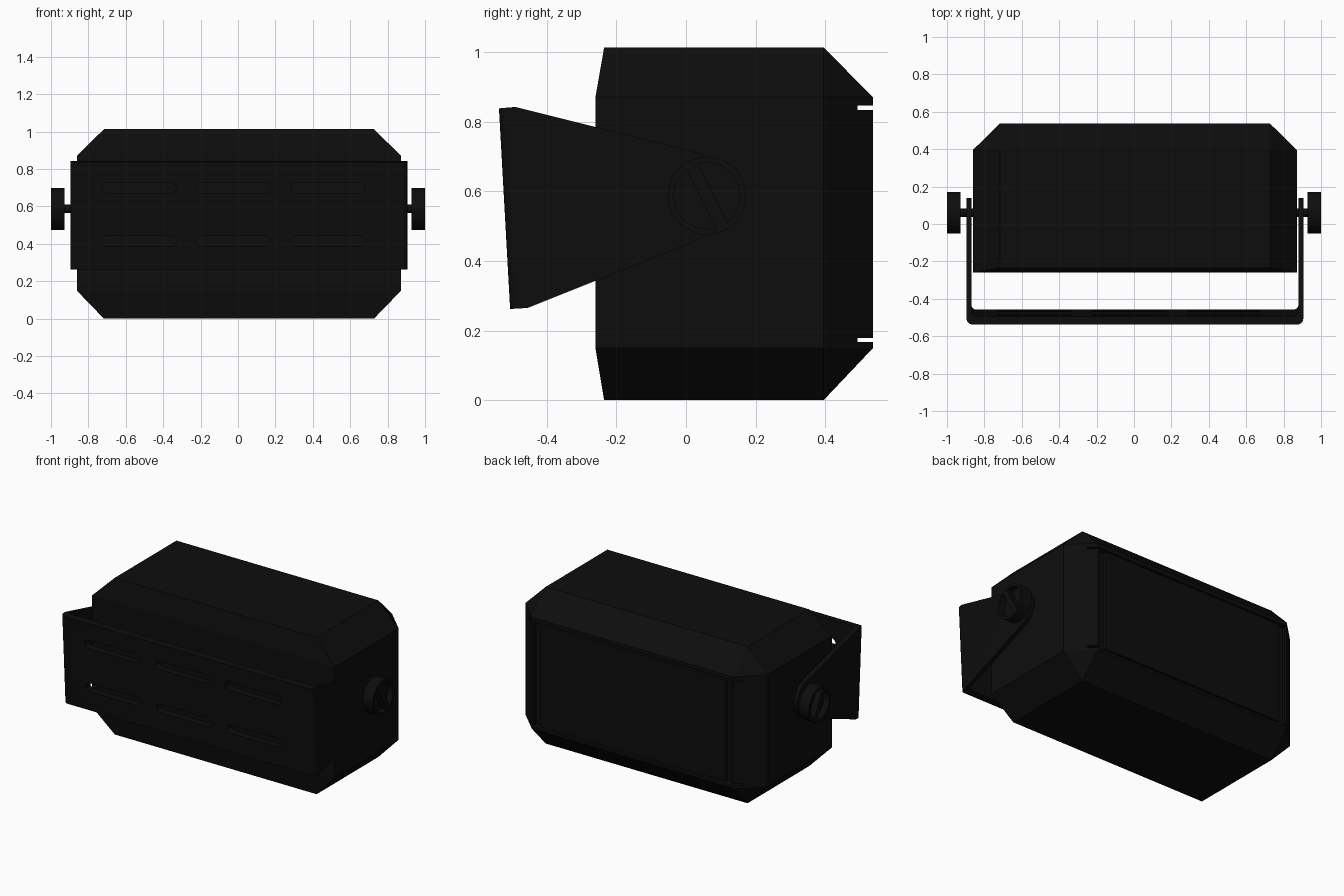
import bpy, bmesh, math
from mathutils import Matrix, Vector

if "Cube" in bpy.data.objects:
    bpy.data.objects.remove(bpy.data.objects["Cube"], do_unlink=True)

black = bpy.data.materials.new("matte black")
black.use_nodes = True
colour = (0.004, 0.004, 0.004, 1)
black.diffuse_color = colour
black.node_tree.nodes["Principled BSDF"].inputs["Base Color"].default_value = colour

CX = 0.005            # middle of the cabinet and bracket
PIVOT = (0.06, 0.587)  # y, z of the knob axis


def finish(name, bm):
    bmesh.ops.recalc_face_normals(bm, faces=bm.faces)
    mesh = bpy.data.meshes.new(name)
    bm.to_mesh(mesh)
    bm.free()
    mesh.materials.append(black)
    ob = bpy.data.objects.new(name, mesh)
    bpy.context.collection.objects.link(ob)
    return ob


def hull(points):
    bm = bmesh.new()
    for p in points:
        bm.verts.new(p)
    out = bmesh.ops.convex_hull(bm, input=bm.verts)
    loose = [v for v in bm.verts if not v.link_faces]
    bmesh.ops.delete(bm, geom=loose, context='VERTS')
    bmesh.ops.dissolve_limit(bm, angle_limit=0.01, verts=bm.verts, edges=bm.edges)
    return bm


def box(x0, x1, y0, y1, z0, z1):
    return hull([(x, y, z) for x in (x0, x1) for y in (y0, y1) for z in (z0, z1)])


def cut(target, bm):
    cutter = finish(target.name + "_cutter", bm)
    cutter.hide_render = True
    cutter.hide_set(True)
    mod = target.modifiers.new("cut", 'BOOLEAN')
    mod.operation = 'DIFFERENCE'
    mod.solver = 'EXACT'
    mod.object = cutter
    bpy.context.view_layer.objects.active = target
    bpy.ops.object.modifier_apply(modifier=mod.name)
    bpy.data.objects.remove(cutter, do_unlink=True)


def smooth(ob):
    bpy.ops.object.select_all(action='DESELECT')
    ob.select_set(True)
    bpy.context.view_layer.objects.active = ob
    bpy.ops.object.shade_smooth_by_angle(angle=math.radians(30))


def across(profile, half):
    """Solid from a convex y-z profile, spanning the width."""
    return hull([(CX + s * half, y, z) for y, z in profile for s in (-1, 1)])


def round_front_edges(bm, radius):
    edges = [e for e in bm.edges
             if all(v.co.y < -0.43 for v in e.verts)
             and abs(e.verts[0].co.x - e.verts[1].co.x) < 0.01
             and abs(e.verts[0].co.z - e.verts[1].co.z) > 0.3]
    bmesh.ops.bevel(bm, geom=edges, offset=radius, segments=5, profile=0.5,
                    affect='EDGES')


# Cabinet with chamfered edges all round the back
points = []
for s in (-1, 1):
    wide, narrow = CX + s * 0.867, CX + s * 0.722
    for z in (0.15, 0.87):
        points += [(wide, -0.26, z), (wide, 0.395, z), (narrow, 0.537, z)]
    for z in (0, 1.013):
        points += [(narrow, -0.235, z), (narrow, 0.395, z)]
cabinet = finish("cabinet", hull(points))

# Grooves framing the raised back panel
for z in (0.173, 0.84):
    cut(cabinet, box(-1, 1, 0.492, 0.6, z - 0.006, z + 0.006))
for s in (-1, 1):
    x = CX + s * 0.685
    cut(cabinet, box(x - 0.022, x + 0.022, 0.515, 0.6, 0.173, 0.84))

# U-shaped bracket, tapering to round ends at the pivots
arm_end = [(0.015 + 0.125 * math.cos(a), PIVOT[1] + 0.125 * math.sin(a))
           for a in (math.tau * i / 48 for i in range(48))]
outline = [(-0.537, 0.838), (-0.49, 0.842), (-0.455, 0.265), (-0.505, 0.262)]
outer = across(outline + arm_end, 0.9)
round_front_edges(outer, 0.03)
bracket = finish("bracket", outer)
inner = across([(-0.5, 0.95), (-0.45, 0.15), (0.4, 0.15), (0.4, 0.95)], 0.874)
round_front_edges(inner, 0.025)
cut(bracket, inner)

# Two rows of three rounded slots in the bracket
for z in (0.7, 0.415):
    for x in (-0.53, -0.025, 0.48):
        cut(bracket, hull([(x + s * 0.172 + 0.028 * math.cos(a), y,
                            z + 0.028 * math.sin(a))
                           for s in (-1, 1) for y in (-0.6, -0.4)
                           for a in (math.tau * i / 16 for i in range(16))]))
smooth(bracket)


def disc(x0, x1, radius, segments=48):
    bm = bmesh.new()
    place = Matrix.Translation(((x0 + x1) / 2, *PIVOT)) @ Matrix.Rotation(math.pi / 2, 4, 'Y')
    bmesh.ops.create_cone(bm, cap_ends=True, segments=segments, radius1=radius,
                          radius2=radius, depth=abs(x1 - x0), matrix=place)
    return bm


# Side knobs with a diagonal grip across a dished face, and their axles
for side, s in (("left", 1), ("right", -1)):
    knob = finish("knob_" + side, disc(s * 0.928, s * 1.0, 0.112))
    for half in (-1, 1):
        dish = [(half * 0.018, math.sqrt(0.095 ** 2 - 0.018 ** 2) * e) for e in (-1, 1)]
        dish += [(half * 0.095 * math.cos(a), 0.095 * math.sin(a))
                 for a in (math.radians(d) for d in range(-75, 76, 10))]
        turn = Matrix.Rotation(math.radians(27), 2)
        dish = [turn @ Vector(p) for p in dish]
        cut(knob, hull([(s * x, PIVOT[0] + p.x, PIVOT[1] + p.y)
                        for p in dish for x in (0.96, 1.1)]))
    smooth(knob)
    smooth(finish("axle_" + side, disc(s * 0.85, s * 0.94, 0.022, 24)))
